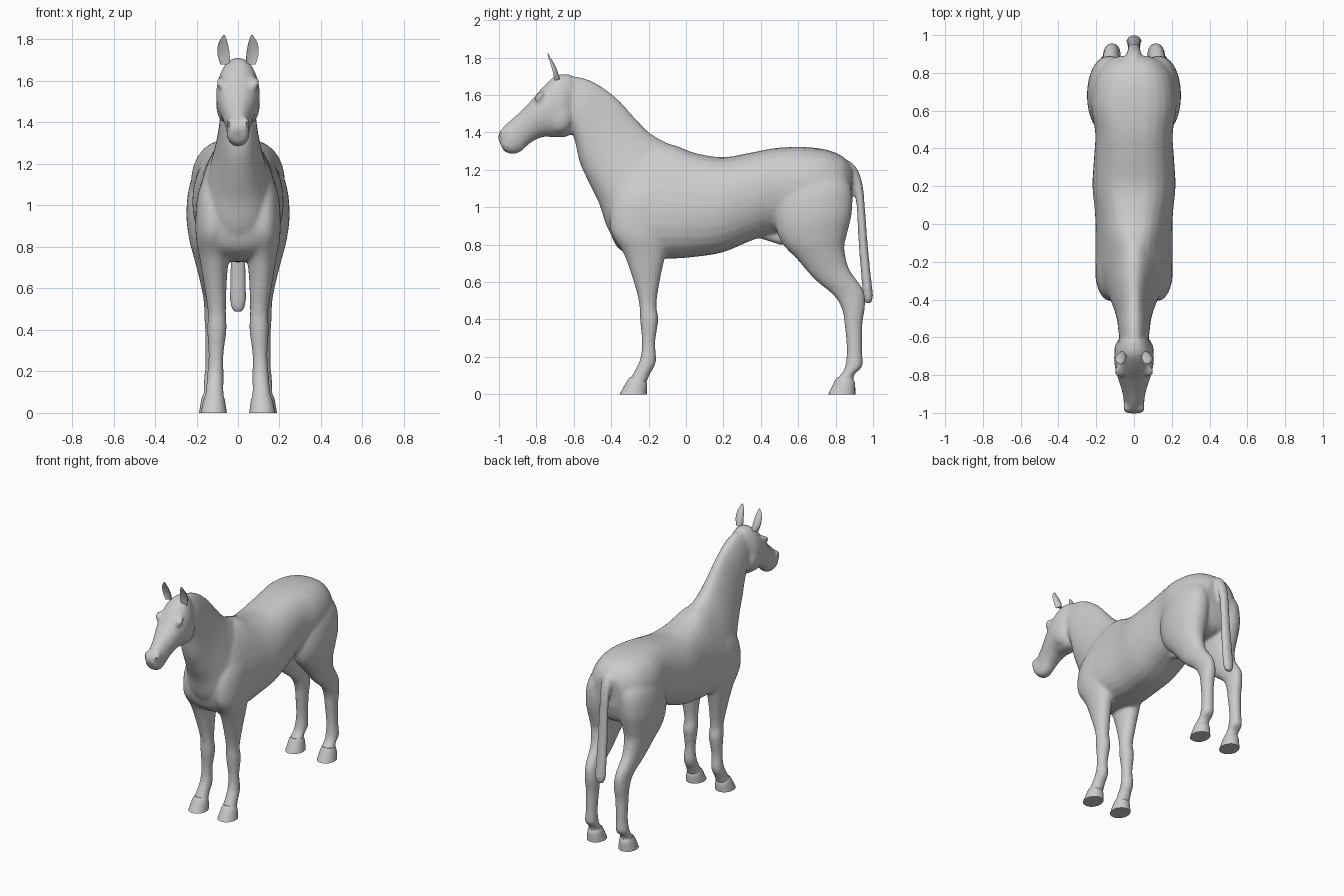
import bpy, bmesh, math
from mathutils import Vector, Matrix

SEG, SUB = 28, 5


def spline(rows):
    """Smooth interpolation through all section rows."""
    out = []
    n = len(rows)
    for i in range(n - 1):
        p = [rows[max(0, min(n - 1, i + d))] for d in (-1, 0, 1, 2)]
        for s in range(SUB):
            t = s / SUB
            out.append([0.5 * (2 * b + (c - a) * t + (2 * a - 5 * b + 4 * c - d) * t * t
                               + (3 * b - a - 3 * c + d) * t ** 3) for a, b, c, d in zip(*p)])
    return out + [list(rows[-1])]


def loft(bm, rows, side=1, e=1.0, cup=1.0):
    """Row: edge A (y, z), edge B (y, z), half width, centre x, egg factor."""
    rings = []
    for ay, az, by, bz, w, x, k in spline(rows):
        ring = []
        for i in range(SEG):
            a = 2 * math.pi * i / SEG
            c, s = math.cos(a), math.sin(a)
            dx = w * math.copysign(abs(s) ** e, s) * (1 - k * c)
            f = c * cup if c > 0 else c
            ring.append(bm.verts.new((side * (x + dx), (ay + by + (ay - by) * f) / 2,
                                      (az + bz + (az - bz) * f) / 2)))
        rings.append(ring)
    faces = [bm.faces.new(rings[0]), bm.faces.new(rings[-1])]
    for r, q in zip(rings, rings[1:]):
        for i in range(SEG):
            j = (i + 1) % SEG
            faces.append(bm.faces.new((r[i], r[j], q[j], q[i])))
    bmesh.ops.recalc_face_normals(bm, faces=faces)


def ball(bm, loc, size, rot=0):
    m = Matrix.Translation(loc) @ Matrix.Rotation(rot, 4, 'X') @ Matrix.Diagonal((*size, 1))
    bmesh.ops.create_uvsphere(bm, u_segments=16, v_segments=10, radius=1, matrix=m)


def finish(bm, name):
    me = bpy.data.meshes.new(name)
    bm.to_mesh(me)
    bm.free()
    ob = bpy.data.objects.new(name, me)
    bpy.context.collection.objects.link(ob)
    return ob


def smooth(ob, angle):
    bpy.ops.object.select_all(action='DESELECT')
    ob.select_set(True)
    bpy.context.view_layer.objects.active = ob
    bpy.ops.object.shade_smooth_by_angle(angle=math.radians(angle))


torso = [
    (-.415, 1.08, -.415, .90, .09, 0, 0), (-.37, 1.18, -.37, .79, .16, 0, .1),
    (-.26, 1.31, -.27, .735, .192, 0, .25), (-.10, 1.34, -.10, .725, .197, 0, .25),
    (.05, 1.29, .05, .735, .205, 0, .1), (.20, 1.268, .20, .76, .22, 0, 0),
    (.35, 1.293, .35, .822, .212, 0, 0), (.48, 1.317, .48, .865, .205, 0, -.05),
    (.62, 1.323, .62, .85, .225, 0, -.08), (.75, 1.308, .75, .85, .215, 0, -.05),
    (.84, 1.27, .84, .89, .175, 0, 0), (.89, 1.21, .88, 1.0, .10, 0, 0)]
neck = [
    (-.66, 1.71, -.62, 1.42, .07, 0, .15), (-.515, 1.68, -.595, 1.36, .082, 0, .2),
    (-.38, 1.592, -.568, 1.24, .088, 0, .25), (-.28, 1.485, -.518, 1.128, .105, 0, .25),
    (-.19, 1.395, -.465, 1.02, .13, 0, .25), (-.08, 1.335, -.425, .90, .155, 0, .25),
    (.05, 1.28, -.37, .80, .16, 0, .2)]
head = [
    (-.62, 1.71, -.595, 1.47, .07, 0, 0), (-.69, 1.707, -.625, 1.385, .10, 0, 0),
    (-.76, 1.648, -.69, 1.373, .105, 0, -.05), (-.83, 1.568, -.765, 1.376, .09, 0, -.05),
    (-.90, 1.498, -.835, 1.342, .068, 0, 0), (-.958, 1.447, -.883, 1.298, .056, 0, 0),
    (-.995, 1.405, -.93, 1.284, .054, 0, 0), (-1.006, 1.37, -.975, 1.30, .042, 0, 0)]
tail = [
    (.84, 1.265, .82, 1.18, .035, 0, 0), (.905, 1.222, .865, 1.15, .04, 0, 0),
    (.943, 1.13, .897, 1.10, .036, 0, 0), (.957, 1.0, .912, 1.0, .033, 0, 0),
    (.972, .80, .923, .80, .037, 0, 0), (.99, .62, .938, .62, .04, 0, 0),
    (1.0, .53, .946, .53, .039, 0, 0), (.993, .488, .957, .485, .024, 0, 0)]
sheath = [
    (.37, .89, .37, .84, .03, 0, 0), (.46, .89, .46, .812, .036, 0, 0),
    (.52, .87, .515, .797, .034, 0, 0), (.54, .84, .54, .81, .02, 0, 0)]
front_leg = [
    (-.30, 1.2, -.10, 1.2, .055, .08, 0), (-.39, 1.05, -.06, 1.05, .08, .115, 0),
    (-.405, .88, -.09, .86, .085, .12, 0), (-.335, .755, -.112, .735, .07, .115, 0),
    (-.292, .64, -.137, .62, .056, .11, 0), (-.253, .50, -.158, .48, .044, .102, 0),
    (-.246, .40, -.148, .40, .047, .102, 0), (-.236, .28, -.164, .28, .036, .106, 0),
    (-.245, .19, -.160, .175, .04, .109, 0), (-.275, .125, -.19, .112, .042, .112, 0),
    (-.30, .08, -.213, .06, .047, .114, 0), (-.315, .05, -.22, .04, .045, .114, 0)]
hind_leg = [
    (.56, 1.25, .80, 1.24, .07, .09, 0), (.50, 1.1, .88, 1.12, .11, .12, 0),
    (.475, .95, .888, .98, .115, .134, 0), (.505, .82, .862, .86, .102, .134, 0),
    (.60, .715, .847, .78, .08, .132, 0), (.687, .615, .873, .67, .058, .127, 0),
    (.79, .528, .947, .56, .046, .12, 0), (.835, .45, .958, .475, .046, .116, 0),
    (.849, .36, .943, .37, .041, .117, 0), (.86, .23, .942, .23, .038, .12, 0),
    (.846, .135, .943, .15, .043, .123, 0), (.812, .09, .90, .105, .042, .125, 0),
    (.795, .065, .895, .06, .047, .126, 0), (.79, .045, .89, .04, .045, .126, 0)]
ear = [
    (-.732, 1.67, -.675, 1.685, .022, .062, 0), (-.738, 1.725, -.686, 1.725, .029, .069, 0),
    (-.745, 1.77, -.706, 1.77, .025, .072, 0), (-.747, 1.80, -.725, 1.80, .015, .07, 0),
    (-.745, 1.822, -.737, 1.822, .003, .067, 0)]

# Body, neck, head, tail and legs fused into one smooth skin
bm = bmesh.new()
loft(bm, torso, e=.75)
loft(bm, neck, e=.9)
loft(bm, head, e=.85)
loft(bm, tail)
loft(bm, sheath)
for s in (1, -1):
    loft(bm, front_leg, s, .9)
    loft(bm, hind_leg, s, .9)
    ball(bm, (s * .078, -.787, 1.583), (.024, .026, .017), .6)    # eye
    ball(bm, (s * .082, -.78, 1.603), (.022, .034, .010), .5)     # brow
    ball(bm, (s * .066, -.68, 1.49), (.040, .075, .09))           # cheek
    ball(bm, (s * .036, -.975, 1.392), (.022, .026, .036), -.3)   # nostril rim
body = finish(bm, "horse_body")
rm = body.modifiers.new("Fuse", 'REMESH')
rm.mode = 'VOXEL'
rm.voxel_size = .01
rm.use_smooth_shade = True
sm = body.modifiers.new("Soften", 'SMOOTH')
sm.factor, sm.iterations = .5, 10

# Nostril hollows
bm = bmesh.new()
for s in (1, -1):
    ball(bm, (s * .046, -1.0, 1.392), (.008, .015, .018), -.3)
cutter = finish(bm, "nostril_cutter")
cutter.hide_render = True
cutter.hide_set(True)
bo = body.modifiers.new("Nostrils", 'BOOLEAN')
bo.operation, bo.object = 'DIFFERENCE', cutter

# Hooves and ears
for s, label in ((1, "left"), (-1, "right")):
    for name, rows in (
            ("front_hoof", [(-.298, .092, -.215, .075, .043, .114, 0),
                            (-.316, .07, -.208, .05, .052, .115, 0),
                            (-.355, 0, -.21, 0, .063, .117, 0)]),
            ("hind_hoof", [(.808, .09, .895, .082, .043, .126, 0),
                           (.795, .07, .904, .055, .051, .126, 0),
                           (.76, 0, .905, 0, .062, .126, 0)])):
        bm = bmesh.new()
        loft(bm, rows, s, .9)
        smooth(finish(bm, f"{name}_{label}"), 50)
    bm = bmesh.new()
    loft(bm, ear, s, cup=-.35)
    smooth(finish(bm, f"ear_{label}"), 70)
